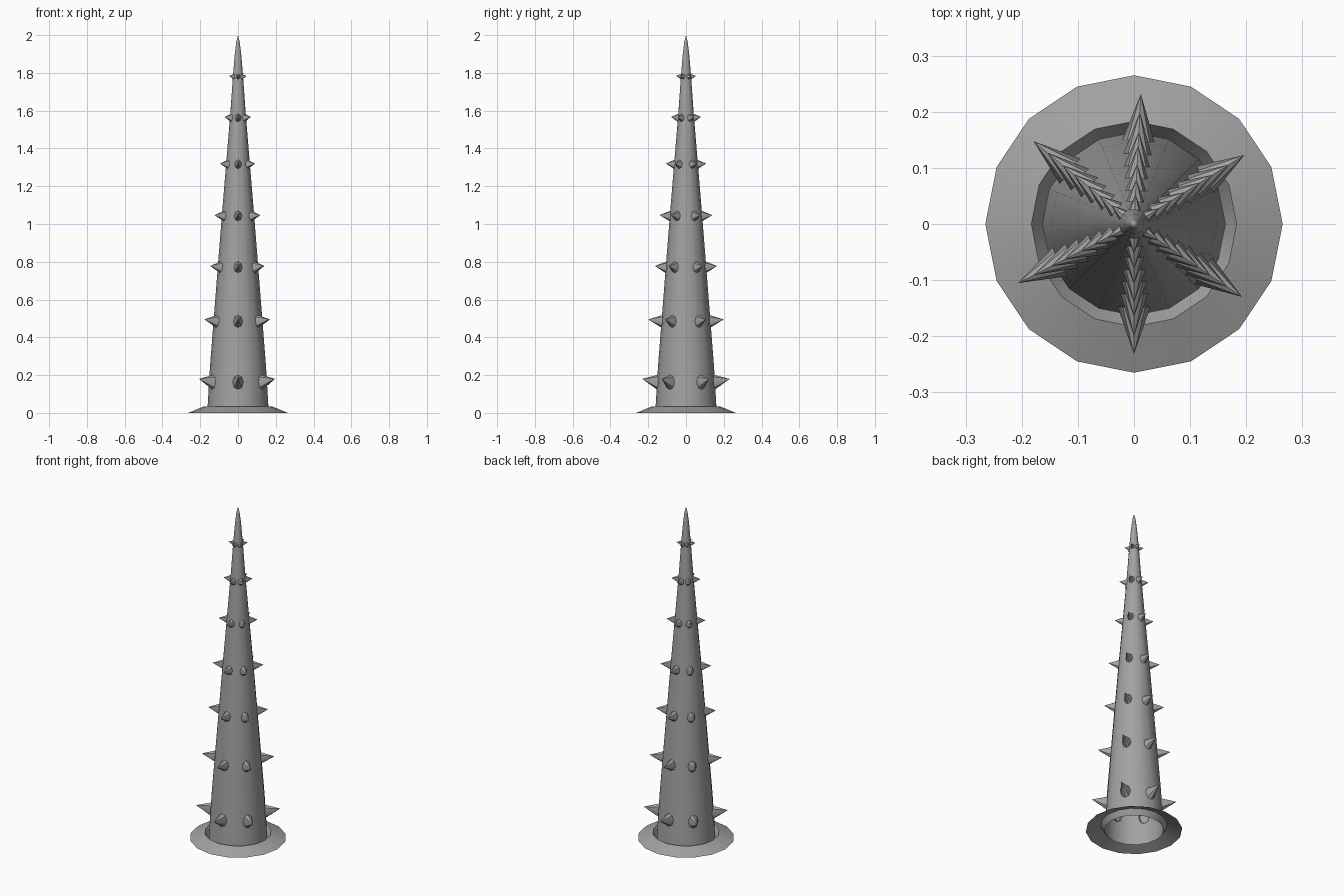
import bpy, bmesh, math
from mathutils import Vector

cube = bpy.data.objects.get("Cube")
if cube:
    bpy.data.objects.remove(cube, do_unlink=True)

SIDES = 16
grey = bpy.data.materials.new("grey metal")
grey.use_nodes = True
COLOUR = (0.36, 0.36, 0.36, 1)
grey.diffuse_color = COLOUR
grey.node_tree.nodes["Principled BSDF"].inputs["Base Color"].default_value = COLOUR


def finish(bm, name, angle):
    """Turn a bmesh into a smooth-shaded object that keeps sharp edges."""
    mesh = bpy.data.meshes.new(name)
    bm.to_mesh(mesh)
    bm.free()
    mesh.materials.append(grey)
    obj = bpy.data.objects.new(name, mesh)
    bpy.context.collection.objects.link(obj)
    bpy.ops.object.select_all(action="DESELECT")
    obj.select_set(True)
    bpy.context.view_layer.objects.active = obj
    bpy.ops.object.shade_smooth_by_angle(angle=math.radians(angle))
    return obj


def lathe(name, profile, angle=30):
    """Revolve (radius, height) points; a zero radius closes the end."""
    bm = bmesh.new()
    rings = []
    for r, z in profile:
        count = SIDES if r else 1
        rings.append([bm.verts.new((r * math.cos(math.tau * i / SIDES),
                                    r * math.sin(math.tau * i / SIDES), z))
                      for i in range(count)])
    for low, high in zip(rings, rings[1:]):
        for i in range(SIDES):
            j = (i + 1) % SIDES
            if len(high) == 1:
                bm.faces.new((low[i], low[j], high[0]))
            else:
                bm.faces.new((low[i], low[j], high[j], high[i]))
    return finish(bm, name, angle)


# Hollow tapering shaft with a softly pointed tip
lathe("shaft", [(0.163, 0), (0.148, 0.25), (0.086, 1.04), (0.042, 1.57),
                (0.027, 1.78), (0.017, 1.9), (0.008, 1.97), (0, 2)])

# Sloping foot flange whose inner lip dips back down to the shaft
lathe("base_flange", [(0.265, 0), (0.183, 0.033), (0.163, 0)])

# Seven rings of thorns: base height, tip height, tip reach, base half height
rings = [(0.16, 0.18, 0.232, 0.044), (0.483, 0.495, 0.2, 0.038),
         (0.77, 0.778, 0.165, 0.035), (1.042, 1.047, 0.14, 0.031),
         (1.316, 1.32, 0.107, 0.026), (1.562, 1.567, 0.08, 0.022),
         (1.78, 1.784, 0.053, 0.015)]
directions = [32, 87, 140.5, 207, 270, 326]
THORN_SIDES = 8

bm = bmesh.new()
for base_z, tip_z, reach, half in rings:
    for degrees in directions:
        a = math.radians(degrees)
        out = Vector((math.cos(a), math.sin(a), 0))
        side = Vector((-math.sin(a), math.cos(a), 0))
        tip = bm.verts.new(out * reach + Vector((0, 0, tip_z)))
        loop = []
        for i in range(THORN_SIDES):
            t = math.tau * i / THORN_SIDES
            z = base_z + half * math.sin(t)
            depth = (0.163 - 0.0765 * z) * 0.93
            loop.append(bm.verts.new(out * depth + side * half * 0.72 * math.cos(t)
                                     + Vector((0, 0, z))))
        for i in range(THORN_SIDES):
            bm.faces.new((loop[i], loop[(i + 1) % THORN_SIDES], tip))
bmesh.ops.recalc_face_normals(bm, faces=bm.faces)
# Open cones can be recalculated inside out, so point each face away from its thorn
for f in bm.faces:
    outward = Vector((f.calc_center_median().x, f.calc_center_median().y, 0))
    if f.normal.dot(outward) < 0:
        f.normal_flip()
finish(bm, "thorns", 35)
